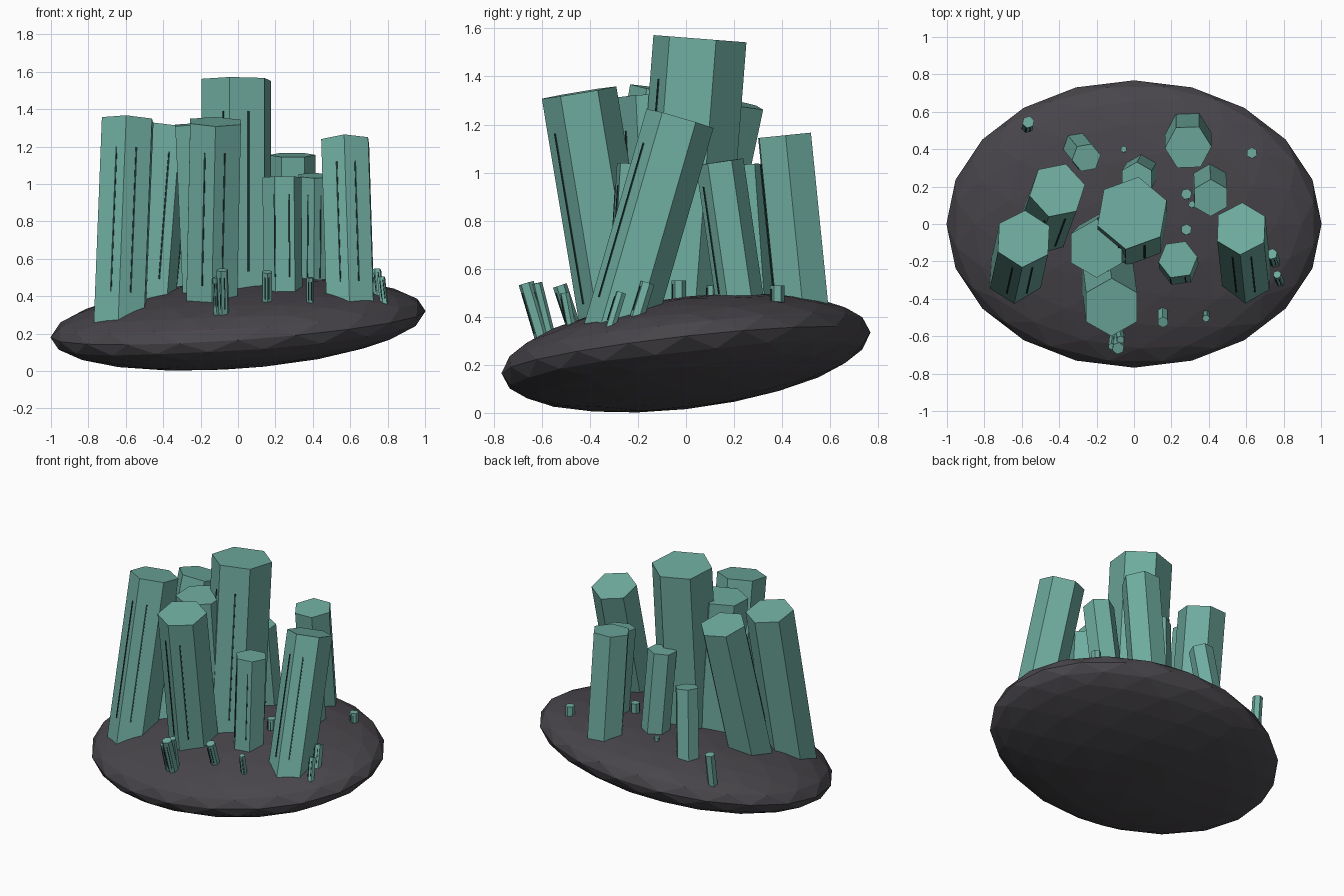
import bpy, bmesh, math
from mathutils import Matrix, Vector

if "Cube" in bpy.data.objects:
    bpy.data.objects.remove(bpy.data.objects["Cube"])


def material(name, rgb):
    m = bpy.data.materials.new(name)
    m.diffuse_color = (*rgb, 1)
    m.use_nodes = True
    m.node_tree.nodes["Principled BSDF"].inputs["Base Color"].default_value = m.diffuse_color
    return m


ROCK = material("dark rock", (0.065, 0.060, 0.069))
CRYSTAL = material("teal crystal", (0.160, 0.415, 0.350))
GROOVE = material("dark groove", (0.020, 0.055, 0.048))


def add_object(name, bm, *mats):
    mesh = bpy.data.meshes.new(name)
    bm.to_mesh(mesh)
    bm.free()
    for m in mats:
        mesh.materials.append(m)
    obj = bpy.data.objects.new(name, mesh)
    bpy.context.collection.objects.link(obj)
    return obj


# Rock base: flattened faceted ball, tilted up to the right and to the back
bm = bmesh.new()
bmesh.ops.create_icosphere(bm, subdivisions=3, radius=1)
tilt = Matrix(((1.003, 0, 0, 0),
               (0, 0.768, 0, 0),
               (0.07, 0.085, 0.224, 0.25),
               (0, 0, 0, 1)))
bm.transform(tilt)
add_object("rock_base", bm, ROCK)


def crystal(name, base, top, radius, roll, grooves=True):
    """Hexagonal prism from base to top with two thin grooves on its front."""
    base, top = Vector(base), Vector(top)
    axis = top - base
    length = axis.length
    lean = Vector((0, 0, 1)).rotation_difference(axis).to_matrix().to_4x4()
    roll = math.radians(roll)
    bm = bmesh.new()
    rings = [[bm.verts.new((radius * math.cos(roll + i * math.pi / 3),
                            radius * math.sin(roll + i * math.pi / 3), z))
              for i in range(6)] for z in (-0.08, length)]
    bm.faces.new(rings[0][::-1])
    bm.faces.new(rings[1])
    for i in range(6):
        j = (i + 1) % 6
        bm.faces.new((rings[0][i], rings[0][j], rings[1][j], rings[1][i]))
    if grooves:
        width = 0.035 * radius + 0.003
        for side in (-1, 1):
            a = math.radians(-90 + side * 23)
            # distance from the axis to the flat side in this direction
            k = (a - roll) % (math.pi / 3) - math.pi / 6
            d = radius * math.cos(math.pi / 6) / math.cos(k)
            spot = (Matrix.Rotation(a, 4, 'Z')
                    @ Matrix.Translation((d, 0, length * 0.46))
                    @ Matrix.Diagonal((0.008, width, length * 0.76, 1)))
            made = bmesh.ops.create_cube(bm, size=1, matrix=spot)
            for f in {f for v in made["verts"] for f in v.link_faces}:
                f.material_index = 1
    bm.transform(Matrix.Translation(base) @ lean)
    return add_object(name, bm, CRYSTAL, GROOVE)


# Large crystals: base centre, top centre, radius, roll
crystal("tall_crystal", (-0.01, -0.03, 0.43), (-0.01, 0.058, 1.557), 0.197, 20)
crystal("left_crystal", (-0.63, -0.26, 0.32), (-0.59, -0.08, 1.34), 0.155, 27)
crystal("left_back_crystal", (-0.48, -0.01, 0.40), (-0.41, 0.18, 1.295), 0.152, 12)
crystal("inner_crystal", (-0.16, -0.09, 0.42), (-0.20, -0.13, 1.32), 0.157, 30)
crystal("front_crystal", (-0.14, -0.29, 0.40), (-0.12, -0.445, 1.333), 0.157, 30)
crystal("right_crystal", (0.60, -0.27, 0.38), (0.573, -0.025, 1.225), 0.145, 28)
crystal("back_right_crystal", (0.29, 0.48, 0.46), (0.29, 0.41, 1.155), 0.125, 2)

# Medium crystals
crystal("medium_front_crystal", (0.24, -0.225, 0.45), (0.235, -0.19, 1.035), 0.105, 8)
crystal("medium_right_crystal", (0.405, 0.225, 0.46), (0.41, 0.14, 1.045), 0.10, 30)
crystal("medium_back_crystal", (0.04, 0.28, 0.47), (0.015, 0.24, 1.03), 0.092, 30)
crystal("medium_left_crystal", (-0.30, 0.41, 0.45), (-0.255, 0.355, 0.885), 0.078, 10)

# Small shards scattered between the large crystals
shards = [
    ((-0.57, 0.52, 0.36), (-0.565, 0.545, 0.57), 0.033),
    ((-0.055, 0.40, 0.44), (-0.055, 0.40, 0.50), 0.018),
    ((0.63, 0.38, 0.44), (0.63, 0.38, 0.53), 0.030),
    ((0.28, 0.16, 0.48), (0.28, 0.16, 0.56), 0.030),
    ((0.31, 0.105, 0.47), (0.31, 0.105, 0.53), 0.020),
    ((0.28, -0.03, 0.46), (0.28, -0.03, 0.55), 0.030),
    ((0.155, -0.475, 0.38), (0.155, -0.525, 0.53), 0.030),
    ((0.385, -0.48, 0.37), (0.385, -0.505, 0.50), 0.020),
    ((-0.08, -0.60, 0.32), (-0.085, -0.665, 0.54), 0.033),
    ((-0.08, -0.57, 0.34), (-0.072, -0.62, 0.54), 0.022),
    ((-0.115, -0.61, 0.33), (-0.12, -0.655, 0.50), 0.018),
    ((0.78, -0.31, 0.37), (0.765, -0.27, 0.50), 0.022),
    ((0.75, -0.20, 0.41), (0.737, -0.16, 0.54), 0.030),
]
for n, (base, top, radius) in enumerate(shards, 1):
    crystal(f"shard_{n}", base, top, radius, 12 + 7 * (n % 4))
